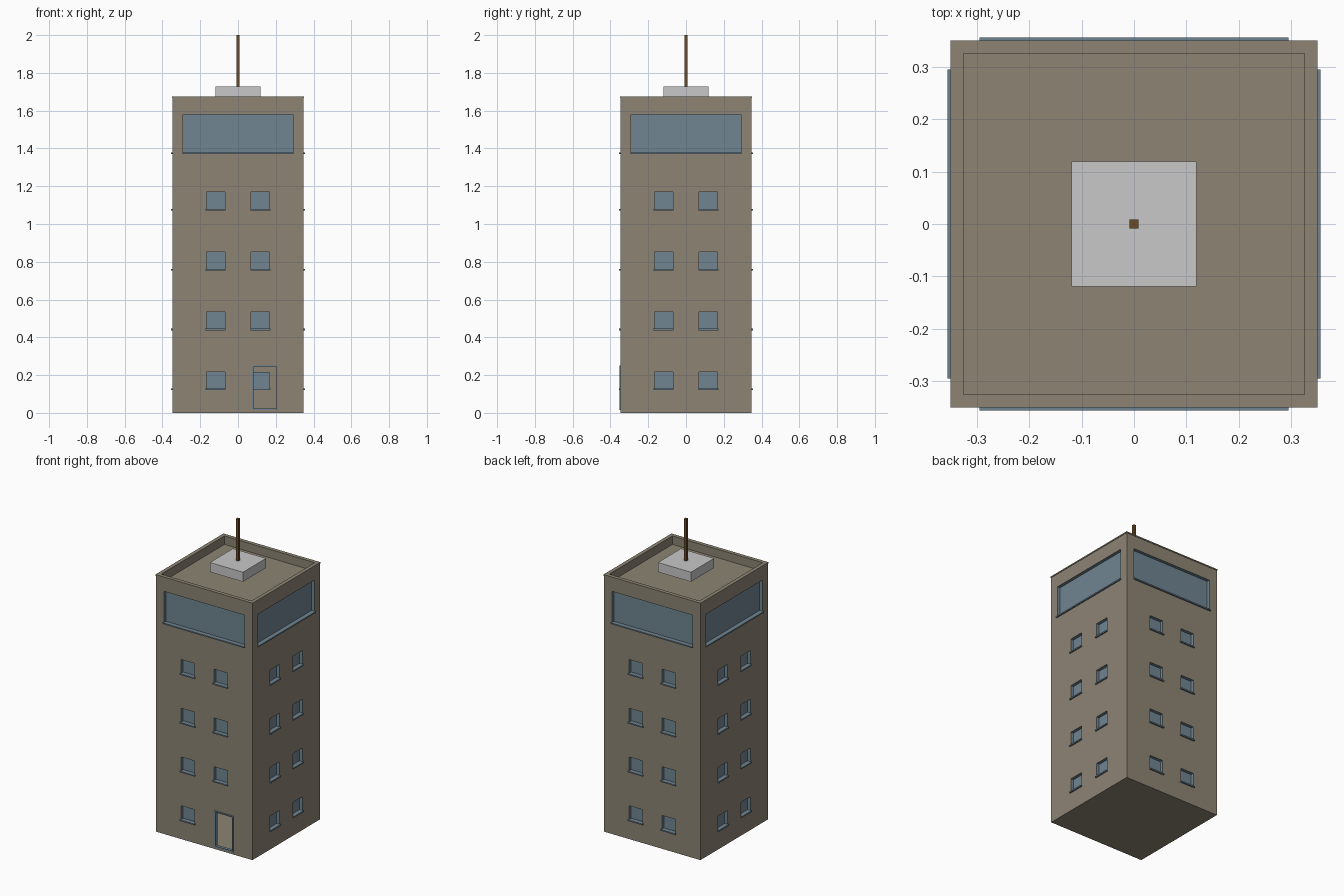
import bpy, bmesh
from math import pi
from mathutils import Matrix, Vector

cube = bpy.data.objects.get("Cube")
if cube:
    bpy.data.objects.remove(cube, do_unlink=True)


def material(name, rgb):
    m = bpy.data.materials.new(name)
    m.use_nodes = True
    m.diffuse_color = (*rgb, 1)
    m.node_tree.nodes["Principled BSDF"].inputs["Base Color"].default_value = (*rgb, 1)
    return m


STONE = material("taupe stone", (0.266, 0.231, 0.175))
BLUE = material("blue grey glass", (0.162, 0.235, 0.285))
PALE = material("pale grey", (0.58, 0.58, 0.58))
BROWN = material("brown metal", (0.15, 0.07, 0.018))

HALF = 0.347      # half width of the tower
EAVE = 1.667      # underside of the roof lip
ROOF = 1.62       # sunken roof deck
RECESS = 0.02     # window depth


def finish(name, bm, *mats):
    mesh = bpy.data.meshes.new(name)
    bm.to_mesh(mesh)
    bm.free()
    for m in mats:
        mesh.materials.append(m)
    obj = bpy.data.objects.new(name, mesh)
    bpy.context.collection.objects.link(obj)
    return obj


def quad(bm, points, index=0):
    face = bm.faces.new([bm.verts.new(p) for p in points])
    face.material_index = index


def add_box(bm, low, high, turn=Matrix()):
    low, high = Vector(low), Vector(high)
    place = Matrix.Translation((low + high) / 2) @ Matrix.Diagonal((*(high - low), 1))
    bmesh.ops.create_cube(bm, size=1, matrix=turn @ place)


def box(name, low, high, mat):
    bm = bmesh.new()
    add_box(bm, low, high)
    return finish(name, bm, mat)


# Openings shared by every side: four rows of paired windows and a wide top one
windows = [(u, z, u + 0.096, z + 0.092)
           for z in [0.125 + 0.3175 * row for row in range(4)]
           for u in (-0.166, 0.07)]
windows.append((-0.29, 1.375, 0.29, 1.58))
DOOR = (0.083, 0.023, 0.203, 0.242)

walls, sills = bmesh.new(), bmesh.new()
for side in range(4):
    turn = Matrix.Rotation(side * pi / 2, 4, "Z")
    is_front = side == 0
    panes = [w for i, w in enumerate(windows) if not (is_front and i == 1)]
    holes = panes + ([DOOR] if is_front else [])

    def at(u, z, depth=0):
        return turn @ Vector((u, depth - HALF, z))

    # Wall cells around the openings
    us = sorted({-HALF, HALF} | {h[i] for h in holes for i in (0, 2)})
    zs = sorted({0, EAVE} | {h[i] for h in holes for i in (1, 3)})
    for u0, u1 in zip(us, us[1:]):
        for z0, z1 in zip(zs, zs[1:]):
            u, z = (u0 + u1) / 2, (z0 + z1) / 2
            if not any(h[0] < u < h[2] and h[1] < z < h[3] for h in holes):
                quad(walls, [at(u0, z0), at(u1, z0), at(u1, z1), at(u0, z1)])

    # Recessed glass with reveals, and a projecting sill under each pane
    for u0, z0, u1, z1 in panes:
        ring = [(u0, z0), (u1, z0), (u1, z1), (u0, z1)]
        quad(walls, [at(*p, RECESS) for p in ring], 1)
        for p, q in zip(ring, ring[1:] + ring[:1]):
            quad(walls, [at(*p), at(*q), at(*q, RECESS), at(*p, RECESS)], 1)
        add_box(sills, (u0 - 0.005, -0.356, z0 - 0.005),
                (u1 + 0.005, -HALF + RECESS, z0 + 0.003), turn)

# Floor inside the hollow shell
quad(walls, [(-HALF, -HALF, 0), (-HALF, HALF, 0), (HALF, HALF, 0), (HALF, -HALF, 0)])
bmesh.ops.remove_doubles(walls, verts=walls.verts, dist=0.0001)
finish("tower_walls", walls, STONE, BLUE)
finish("window_sills", sills, BLUE)

# Roof lip, parapet and sunken deck from a stepped square profile
bm = bmesh.new()
profile = [(HALF, EAVE), (0.35, EAVE), (0.35, 1.675), (0.325, 1.675), (0.325, ROOF)]
rings = [[bm.verts.new((sx * r, sy * r, z))
          for sx, sy in ((-1, -1), (1, -1), (1, 1), (-1, 1))] for r, z in profile]
for low, high in zip(rings, rings[1:]):
    for i in range(4):
        j = (i + 1) % 4
        bm.faces.new((low[i], low[j], high[j], high[i]))
bm.faces.new(rings[-1])
finish("roof_and_parapet", bm, STONE)

# Frame around the open doorway
u0, z0, u1, z1 = DOOR
t, front, back = 0.008, -0.352, -0.332
bm = bmesh.new()
for a, b in (((u0 - t, z0 - t), (u0, z1 + t)), ((u1, z0 - t), (u1 + t, z1 + t)),
             ((u0, z0 - t), (u1, z0)), ((u0, z1), (u1, z1 + t))):
    add_box(bm, (a[0], front, a[1]), (b[0], back, b[1]))
finish("door_frame", bm, BLUE)

# Rooftop slab carried by the mast
box("roof_slab", (-0.119, -0.119, 1.665), (0.119, 0.119, 1.727), PALE)
box("roof_mast", (-0.009, -0.009, ROOF), (0.009, 0.009, 2), BROWN)
